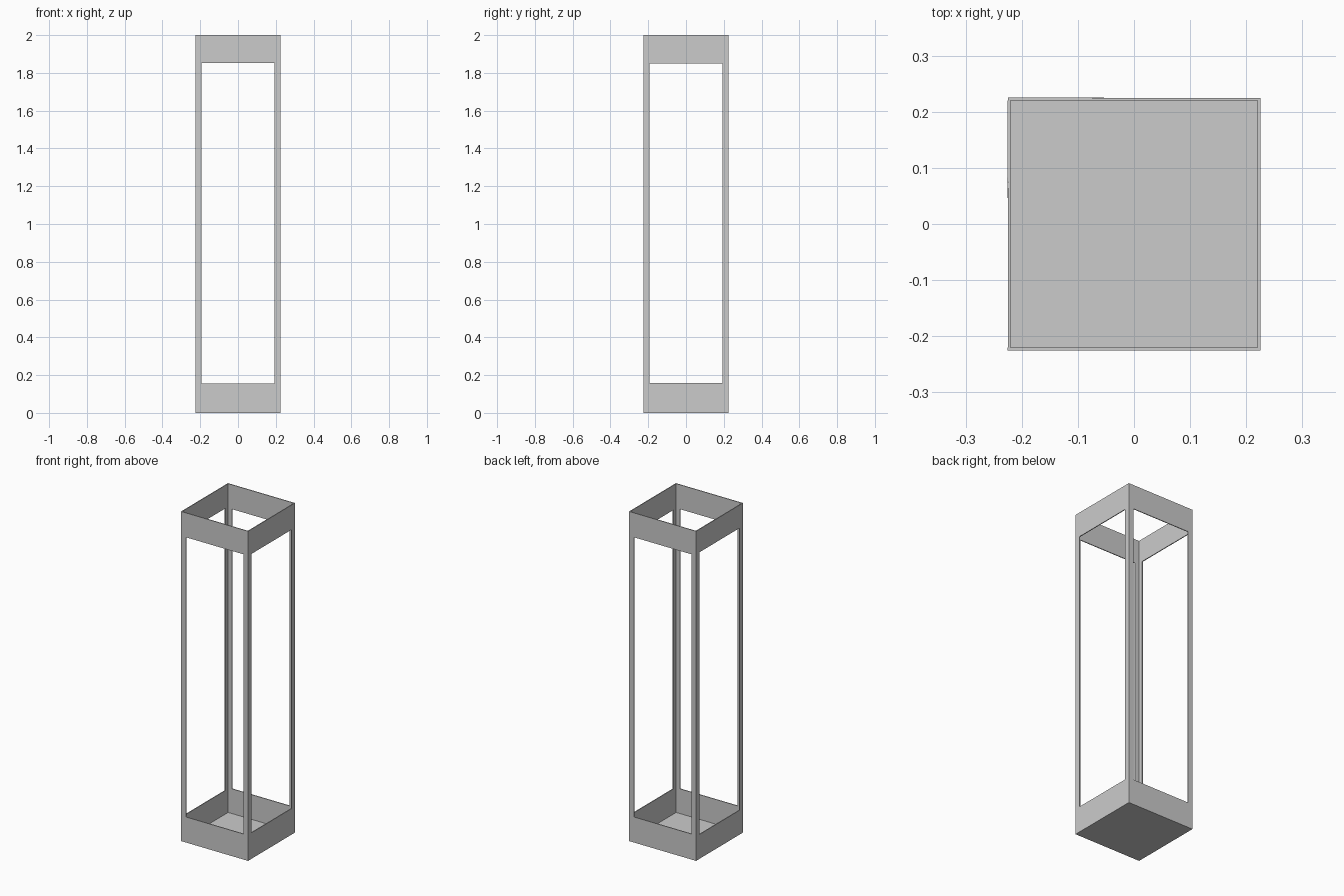
import bpy, bmesh
from math import radians
from mathutils import Matrix

if "Cube" in bpy.data.objects:
    bpy.data.objects.remove(bpy.data.objects["Cube"])

W, H, T = 0.45, 2.0, 0.005   # outer width, height, sheet thickness
HALF = 0.193                 # half width of the window openings


def make_object(name, bm):
    bmesh.ops.recalc_face_normals(bm, faces=bm.faces)
    me = bpy.data.meshes.new(name)
    bm.to_mesh(me)
    bm.free()
    ob = bpy.data.objects.new(name, me)
    bpy.context.collection.objects.link(ob)
    return ob


def panel(name, width, z0, z1, angle):
    """Thin upright sheet with a rectangular window, turned about z."""
    bm = bmesh.new()
    h = width / 2
    outer = [(-h, 0), (h, 0), (h, H), (-h, H)]
    inner = [(-HALF, z0), (HALF, z0), (HALF, z1), (-HALF, z1)]
    rings = [[bm.verts.new((x, y, z)) for x, z in loop]
             for y, loop in ((-W / 2, outer), (-W / 2, inner),
                             (-W / 2 + T, inner), (-W / 2 + T, outer))]
    for k in range(4):
        a, b = rings[k], rings[(k + 1) % 4]
        for i in range(4):
            j = (i + 1) % 4
            bm.faces.new((a[i], a[j], b[j], b[i]))
    bm.transform(Matrix.Rotation(radians(angle), 4, 'Z'))
    return make_object(name, bm)


# Four windowed walls; the side walls fit between front and back
panel("front_panel", W, 0.155, 1.852, 0)
panel("right_panel", W - 2 * T, 0.158, 1.85, 90)
panel("back_panel", W, 0.155, 1.852, 180)
panel("left_panel", W - 2 * T, 0.148, 1.86, 270)

# Closed base plate inside the walls
bm = bmesh.new()
bmesh.ops.create_cube(bm, size=1)
bm.transform(Matrix.Translation((0, 0, T / 2)) @
             Matrix.Diagonal((W - 2 * T, W - 2 * T, T, 1)))
make_object("base_plate", bm)
